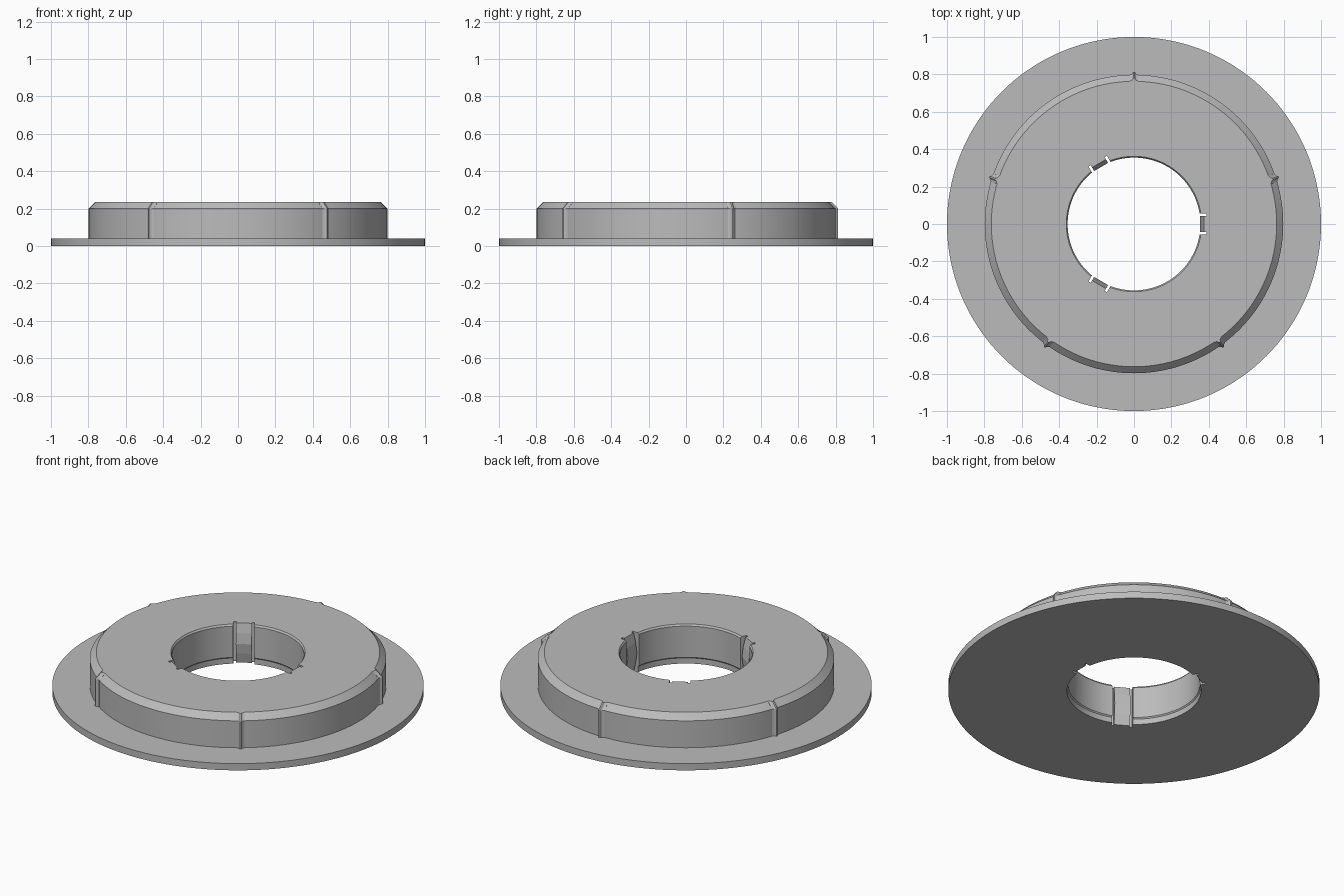
import bpy
import bmesh
from math import cos, sin, radians, tau
from mathutils import Matrix

cube = bpy.data.objects.get("Cube")
if cube:
    bpy.data.objects.remove(cube, do_unlink=True)

grey = bpy.data.materials.new("plain grey")
grey.use_nodes = True
grey.diffuse_color = (0.5, 0.5, 0.5, 1)
grey.node_tree.nodes["Principled BSDF"].inputs["Base Color"].default_value = (0.5, 0.5, 0.5, 1)


def finish(bm, name, turn=0):
    """Turn the mesh into a named object, rotated about the axis."""
    bmesh.ops.transform(bm, matrix=Matrix.Rotation(radians(turn), 4, "Z"), verts=bm.verts)
    bmesh.ops.recalc_face_normals(bm, faces=bm.faces)
    mesh = bpy.data.meshes.new(name)
    bm.to_mesh(mesh)
    bm.free()
    mesh.materials.append(grey)
    obj = bpy.data.objects.new(name, mesh)
    bpy.context.collection.objects.link(obj)
    return obj


def loft(rings, closed=False):
    """Join rings of points; cap the ends, or join last to first."""
    bm = bmesh.new()
    loops = [[bm.verts.new(p) for p in ring] for ring in rings]
    n = len(loops[0])
    pairs = list(zip(loops, loops[1:]))
    if closed:
        pairs.append((loops[-1], loops[0]))
    else:
        bm.faces.new(loops[0])
        bm.faces.new(loops[-1])
    for a, b in pairs:
        for i in range(n):
            j = (i + 1) % n
            bm.faces.new((a[i], a[j], b[j], b[i]))
    return bm


FLANGE, SHOULDER, TOP = 0.04, 0.2, 0.235
BODY, HOLE, SLOT = 0.798, 0.355, 0.388
SIDES = 144

# Turned body: flange, chamfered hub and stepped bore in one section
section = [(1, 0), (1, FLANGE), (BODY, FLANGE), (BODY, SHOULDER), (0.763, TOP),
           (0.362, TOP), (HOLE, 0.225), (HOLE, 0.04), (0.361, 0.033), (0.361, 0)]
body = finish(loft([[(r * cos(tau * i / SIDES), r * sin(tau * i / SIDES), z)
                     for r, z in section] for i in range(SIDES)], closed=True),
              "flanged_hub")


def bar(points, half_width):
    """Extrude an (x, z) outline sideways along y."""
    return loft([[(x, y, z) for x, z in points] for y in (-half_width, half_width)])


# Three windows in the bore, each holding a bulged spring tongue
tongue = [(SLOT, 0), (0.374, 0), (0.36, 0.06), (0.352, 0.12),
          (0.36, 0.18), (0.374, TOP), (SLOT, TOP)]
window = [(0.3, -0.1), (SLOT, -0.1), (SLOT, 0.4), (0.3, 0.4)]
for k, turn in enumerate((0, 120, 240)):
    cutter = finish(bar(window, 0.057), f"slot_cutter_{k + 1}", turn)
    cutter.hide_render = True
    cutter.hide_set(True)
    cutter.display_type = "WIRE"
    cut = body.modifiers.new("slot", "BOOLEAN")
    cut.operation = "DIFFERENCE"
    cut.solver = "EXACT"
    cut.object = cutter
    finish(bar(tongue, 0.043), f"spring_tongue_{k + 1}", turn)

# Apply the cuts, then drop the cutters
depsgraph = bpy.context.evaluated_depsgraph_get()
cut_mesh = bpy.data.meshes.new_from_object(body.evaluated_get(depsgraph))
body.modifiers.clear()
body.data = cut_mesh
for obj in [o for o in bpy.data.objects if o.name.startswith("slot_cutter")]:
    bpy.data.objects.remove(obj, do_unlink=True)

# Five small flared ribs that follow the wall and the chamfer
flare = [(-0.03, -0.024), (0, -0.022), (0.005, -0.011), (0.016, -0.004),
         (0.016, 0.004), (0.005, 0.011), (0, 0.022), (-0.03, 0.024)]
levels = [(BODY, FLANGE), (BODY, SHOULDER), (0.764, TOP)]
for k in range(5):
    rib = loft([[(r + dx, y, z) for dx, y in flare] for r, z in levels])
    finish(rib, f"grip_rib_{k + 1}", 90 + 72 * k)

# Smooth round walls, keep edges crisp
bpy.ops.object.select_all(action="DESELECT")
body.select_set(True)
bpy.context.view_layer.objects.active = body
bpy.ops.object.shade_smooth_by_angle(angle=radians(25))
